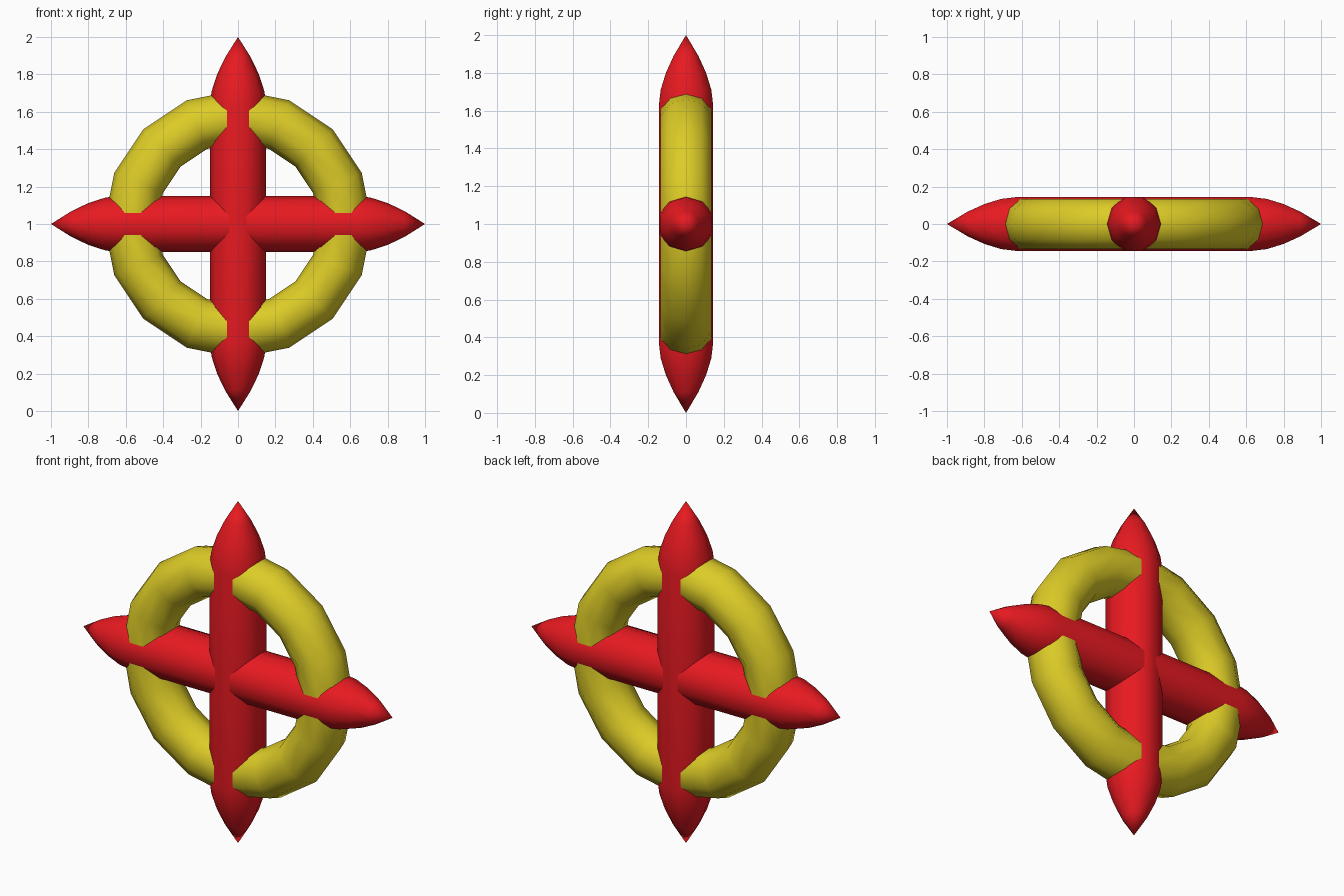
import bpy, bmesh, math

if "Cube" in bpy.data.objects:
    bpy.data.objects.remove(bpy.data.objects["Cube"])

SIDES = 10
CENTRE = (0, 0, 1)


def material(name, color):
    m = bpy.data.materials.new(name)
    m.diffuse_color = color
    m.use_nodes = True
    m.node_tree.nodes["Principled BSDF"].inputs["Base Color"].default_value = m.diffuse_color
    return m


red = material("red", (0.80, 0.01, 0.015, 1))
yellow = material("yellow", (0.72, 0.60, 0.02, 1))

# Half profile of a pointed bar: (distance from centre, radius)
half = [(0.63, 0.151), (0.71, 0.141), (0.80, 0.112), (0.89, 0.069)]
profile = [(-d, r) for d, r in reversed(half)] + half


def pointed_bar(name, tilt):
    bm = bmesh.new()
    rings = [[bm.verts.new((r * math.cos(2 * math.pi * i / SIDES),
                            r * math.sin(2 * math.pi * i / SIDES), d))
              for i in range(SIDES)] for d, r in profile]
    bottom, top = bm.verts.new((0, 0, -1)), bm.verts.new((0, 0, 1))
    for i in range(SIDES):
        j = (i + 1) % SIDES
        for a, b in zip(rings, rings[1:]):
            bm.faces.new((a[i], a[j], b[j], b[i]))
        bm.faces.new((bottom, rings[0][j], rings[0][i]))
        bm.faces.new((top, rings[-1][i], rings[-1][j]))
    for f in bm.faces:
        f.smooth = True
    mesh = bpy.data.meshes.new(name)
    bm.to_mesh(mesh)
    bm.free()
    mesh.materials.append(red)
    ob = bpy.data.objects.new(name, mesh)
    ob.location = CENTRE
    ob.rotation_euler = (0, tilt, 0)
    bpy.context.collection.objects.link(ob)


# Crossed bars
pointed_bar("vertical_bar", 0)
pointed_bar("horizontal_bar", math.pi / 2)

# Ring threaded through the bars
bpy.ops.mesh.primitive_torus_add(major_segments=16, minor_segments=SIDES,
                                 major_radius=0.575, minor_radius=0.141,
                                 location=CENTRE, rotation=(math.pi / 2, 0, 0))
ring = bpy.context.object
ring.name = "ring"
ring.data.materials.append(yellow)
bpy.ops.object.shade_smooth()
